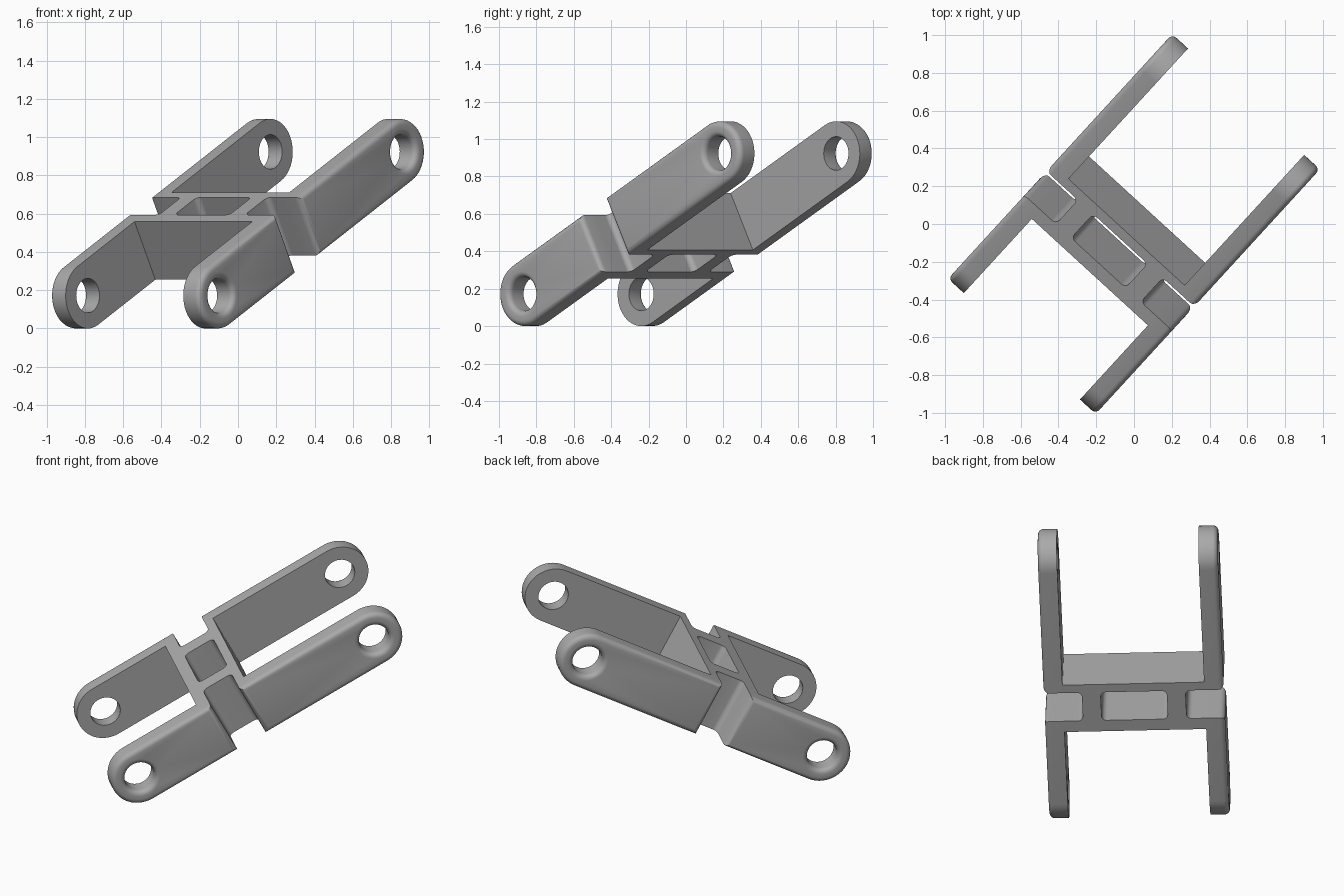
import bpy, bmesh, math
from mathutils import Matrix

if "Cube" in bpy.data.objects:
    bpy.data.objects.remove(bpy.data.objects["Cube"])

# Local frame: x along the arms, y across, z through the arm width
POSE = (Matrix.Translation((0, 0, 0.5476)) @ Matrix.Rotation(math.radians(47.5), 4, 'Z')
        @ Matrix.Rotation(math.radians(-28), 4, 'Y'))
R, HOLE, REACH = 0.172, 0.09, 0.80      # arm half width, bore radius, bore position
OUT, INN, FIL = 0.53, 0.417, 0.03       # outer face, inner face, edge rounding

grey = bpy.data.materials.new("grey")
grey.diffuse_color = (0.4, 0.4, 0.4, 1)
grey.use_nodes = True
grey.node_tree.nodes["Principled BSDF"].inputs["Base Color"].default_value = grey.diffuse_color


def finish(bm, name):
    bmesh.ops.recalc_face_normals(bm, faces=bm.faces)
    me = bpy.data.meshes.new(name)
    bm.to_mesh(me)
    bm.free()
    me.materials.append(grey)
    me.transform(POSE)
    ob = bpy.data.objects.new(name, me)
    bpy.context.collection.objects.link(ob)
    bpy.ops.object.select_all(action='DESELECT')
    ob.select_set(True)
    bpy.context.view_layer.objects.active = ob
    bpy.ops.object.shade_smooth_by_angle(angle=math.radians(35))


def prism(name, pts):
    """Plan outline extruded through the full arm width."""
    bm = bmesh.new()
    lo, hi = ([bm.verts.new((x, y, z)) for x, y in pts] for z in (-R, R))
    bm.faces.new(lo)
    bm.faces.new(hi)
    for i in range(len(pts)):
        j = (i + 1) % len(pts)
        bm.faces.new((lo[i], lo[j], hi[j], hi[i]))
    finish(bm, name)


def outline(start, off):
    """Arm side outline: square at the start, round at the tip."""
    r = R - off
    pts = [(start + off, r), (start + off, -r)]
    for i in range(25):
        t = -math.pi / 2 + math.pi * i / 24
        pts.append((REACH + r * math.cos(t), r * math.sin(t)))
    return pts


def bore(off):
    return [(REACH + (HOLE + off) * math.cos(t), (HOLE + off) * math.sin(t))
            for t in (math.tau * i / 40 for i in range(40))]


def arm(name, start, flip, side):
    # Rounded steps: (distance across, inset)
    steps = [(INN, 0)]
    for i in range(6):
        t = math.pi / 2 * i / 5
        steps.append((OUT - FIL + FIL * math.sin(t), FIL * (1 - math.cos(t))))
    bm = bmesh.new()
    ends = [[], []]
    for shape in (lambda o: outline(start, o), bore):
        rings = [[bm.verts.new((x * flip, y * side, z)) for x, z in shape(o)] for y, o in steps]
        n = len(rings[0])
        for a, b in zip(rings, rings[1:]):
            for i in range(n):
                j = (i + 1) % n
                bm.faces.new((a[i], a[j], b[j], b[i]))
        for k, ring in ((0, rings[0]), (1, rings[-1])):
            ends[k] += [bm.edges.get((ring[i], ring[(i + 1) % n])) for i in range(n)]
    # Flat inner and outer cheeks around the bore
    for edges in ends:
        bmesh.ops.triangle_fill(bm, edges=edges, use_beauty=True)
    finish(bm, name)


# Two forks, each with a pair of arms and a cross web
for fork, flip, start, x0, x1 in (("long", 1, -0.03, -0.03, 0.025),
                                  ("short", -1, 0.225, -0.30, -0.225)):
    for side, label in ((1, "left"), (-1, "right")):
        arm(f"{fork}_arm_{label}", start, flip, side)
    prism(f"{fork}_fork_web", [(x0, -INN), (x1, -INN), (x1, INN), (x0, INN)])

# Filleted ribs joining the two webs
A0, A1, HALF = -0.225, -0.03, 0.055
for side, label in ((1, "left"), (-1, "right")):
    edge = []
    for i in range(7):
        t = math.pi / 2 * i / 6
        edge.append((A0 + FIL * (1 - math.cos(t)), HALF + FIL * (1 - math.sin(t))))
    edge += [(A0 + A1 - x, y) for x, y in reversed(edge)]
    pts = edge + [(x, -y) for x, y in reversed(edge)]
    prism(f"joining_rib_{label}", [(x, y + 0.25 * side) for x, y in pts])
